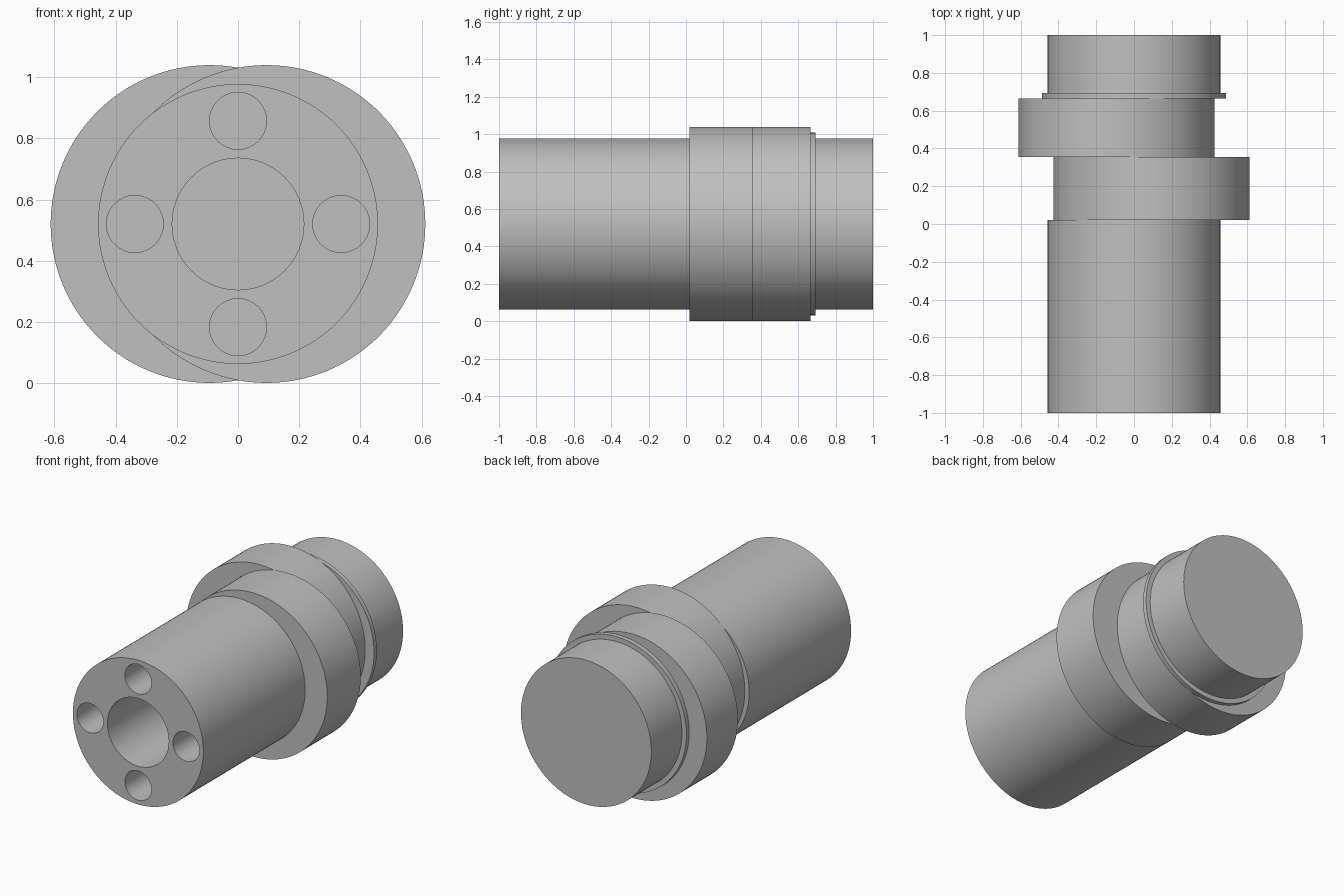
import bpy
import math

cube = bpy.data.objects.get("Cube")
if cube:
    bpy.data.objects.remove(cube, do_unlink=True)

AXIS_Z = 0.52      # height of the shaft axis
SHAFT_R = 0.457
LOBE_R = 0.519
LOBE_SHIFT = 0.093

steel = bpy.data.materials.new("plain_grey_steel")
steel.use_nodes = True
grey = (0.53, 0.53, 0.53, 1)
steel.diffuse_color = grey
steel.node_tree.nodes["Principled BSDF"].inputs["Base Color"].default_value = grey


def cylinder(name, radius, y0, y1, x=0, z=0, sides=128):
    """Solid cylinder lying along y, placed relative to the shaft axis."""
    bpy.ops.mesh.primitive_cylinder_add(
        vertices=sides, radius=radius, depth=y1 - y0,
        location=(x, (y0 + y1) / 2, AXIS_Z + z), rotation=(math.pi / 2, 0, 0))
    part = bpy.context.object
    part.name = name
    part.data.materials.append(steel)
    return part


def smooth(part):
    bpy.ops.object.select_all(action="DESELECT")
    part.select_set(True)
    bpy.context.view_layer.objects.active = part
    bpy.ops.object.shade_smooth_by_angle(angle=math.radians(30))


# Long front shaft, two opposed eccentric lobes, thin collar and rear stub
front_shaft = cylinder("front_shaft", SHAFT_R, -1, 0.02)
parts = [
    front_shaft,
    cylinder("front_eccentric_lobe", LOBE_R, 0.02, 0.355, x=LOBE_SHIFT),
    cylinder("rear_eccentric_lobe", LOBE_R, 0.355, 0.665, x=-LOBE_SHIFT),
    cylinder("thrust_collar", 0.488, 0.665, 0.693),
    cylinder("rear_shaft", SHAFT_R, 0.693, 1),
]

# Blind holes in the front end: one central bore and four pin holes
cutters = [cylinder("bore_cutter", 0.215, -1.1, -0.3, sides=96)]
for i in range(4):
    a = i * math.pi / 2
    cutters.append(cylinder("pin_hole_cutter", 0.093, -1.1, -0.5,
                            x=0.337 * math.cos(a), z=0.337 * math.sin(a), sides=64))

bpy.context.view_layer.objects.active = front_shaft
for cutter in cutters:
    cut = front_shaft.modifiers.new("hole", "BOOLEAN")
    cut.operation = "DIFFERENCE"
    cut.solver = "EXACT"
    cut.object = cutter
    bpy.ops.object.modifier_apply(modifier=cut.name)
for cutter in cutters:
    bpy.data.objects.remove(cutter, do_unlink=True)

for part in parts:
    smooth(part)
